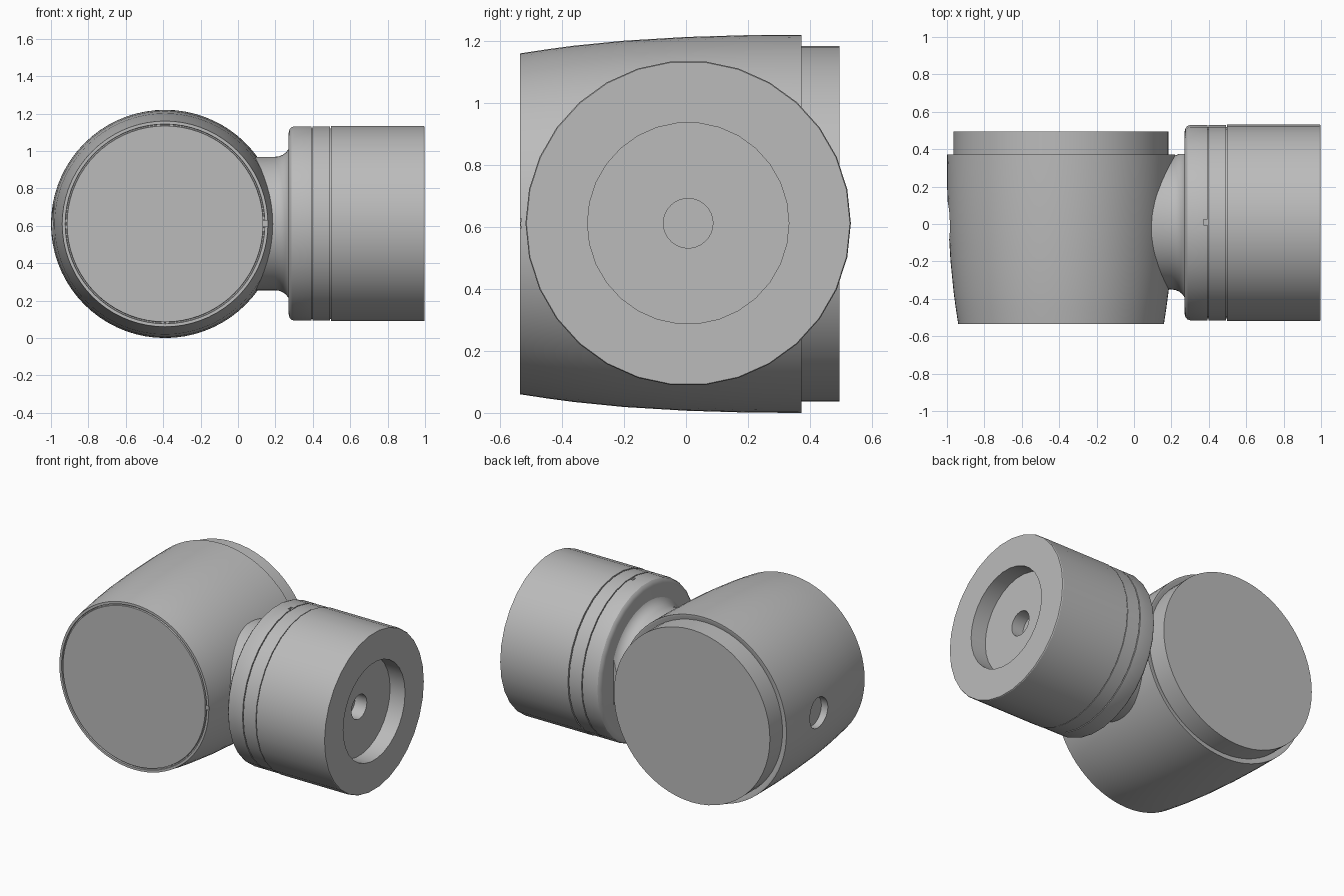
import bpy, bmesh, math
from mathutils import Vector, Matrix

if "Cube" in bpy.data.objects:
    bpy.data.objects.remove(bpy.data.objects["Cube"])

grey = bpy.data.materials.new("mid_grey")
grey.use_nodes = True
COLOUR = (0.5, 0.5, 0.5, 1)
grey.diffuse_color = COLOUR
grey.node_tree.nodes["Principled BSDF"].inputs["Base Color"].default_value = COLOUR

BODY = Vector((-0.39, 0, 0.61))
ARM = Vector((0, 0.007, 0.612))
TO_X = Matrix(((0, 0, 1), (1, 0, 0), (0, 1, 0))).to_4x4()
TO_Y = Matrix(((1, 0, 0), (0, 0, 1), (0, -1, 0))).to_4x4()


def lathe(name, profile, turn, centre, sides, clip_y=None):
    """Closed solid turned from (distance along axis, radius) points."""
    bm = bmesh.new()
    rings = []
    for d, r in profile:
        rings.append([bm.verts.new((r * math.cos(a), r * math.sin(a), d))
                      for a in (math.tau * i / sides for i in range(sides))])
    for low, high in zip(rings, rings[1:]):
        for i in range(sides):
            j = (i + 1) % sides
            bm.faces.new((low[i], low[j], high[j], high[i]))
    bm.faces.new(rings[0][::-1])
    bm.faces.new(rings[-1])
    bm.transform(Matrix.Translation(centre) @ turn)
    if clip_y is not None:
        cut = bmesh.ops.bisect_plane(bm, geom=bm.verts[:] + bm.edges[:] + bm.faces[:],
                                     plane_co=(0, clip_y, 0), plane_no=(0, 1, 0),
                                     clear_outer=True)
        edges = [e for e in cut["geom_cut"] if isinstance(e, bmesh.types.BMEdge)]
        bmesh.ops.holes_fill(bm, edges=edges)
    bmesh.ops.recalc_face_normals(bm, faces=bm.faces)
    mesh = bpy.data.meshes.new(name)
    bm.to_mesh(mesh)
    bm.free()
    mesh.materials.append(grey)
    obj = bpy.data.objects.new(name, mesh)
    bpy.context.collection.objects.link(obj)
    return obj


def activate(obj):
    bpy.ops.object.select_all(action="DESELECT")
    obj.select_set(True)
    bpy.context.view_layer.objects.active = obj


def carve(obj, cutter):
    mod = obj.modifiers.new("carve", "BOOLEAN")
    mod.operation = "DIFFERENCE"
    mod.solver = "EXACT"
    mod.object = cutter
    activate(obj)
    bpy.ops.object.modifier_apply(modifier=mod.name)
    bpy.data.objects.remove(cutter)


def block(centre, size):
    bpy.ops.mesh.primitive_cube_add(size=1, location=centre)
    obj = bpy.context.object
    obj.scale = size
    obj.data.materials.append(grey)
    bpy.context.view_layer.update()
    return obj


# Barrel-shaped joint housing, with a shallow groove around the front cap
housing = lathe("joint_housing", [
    (-0.535, 0.524), (-0.525, 0.526), (-0.525, 0.532), (-0.535, 0.534),
    (-0.535, 0.55), (-0.45, 0.563), (-0.36, 0.575), (-0.2, 0.591),
    (0, 0.603), (0.2, 0.609), (0.372, 0.61), (0.372, 0.595), (0.36, 0.57)],
    TO_Y, BODY, 72)

# Round socket in the outer side, and a small pry slot in the cap groove
carve(housing, lathe("socket_cutter", [(-1.1, 0.1), (-0.94, 0.1)],
                     TO_X, Vector((0, 0.02, 0.61)), 32))
carve(housing, block((0.145, -0.535, 0.612), (0.03, 0.02, 0.03)))

# Rear cover plate
cover = lathe("rear_cover", [(0.3, 0.574), (0.495, 0.574)], TO_Y, BODY, 60)

# Neck with a fillet into the output drum, flattened level with the housing rear
fillet = [(0.28 - 0.08 * math.cos(a), 0.44 - 0.08 * math.sin(a))
          for a in (math.pi / 2 * (1 - i / 6) for i in range(7))]
fillet = [(0.2 + 0.08 * math.sin(t), 0.437 - 0.08 * math.cos(t))
          for t in (math.pi / 2 * i / 6 for i in range(7))]
neck = lathe("neck", [(-0.05, 0.357), (0.12, 0.357)] + fillet,
             TO_X, ARM, 60, clip_y=0.375)

# Output drum: rounded flange, two seam grooves, stepped bore in the end
drum = lathe("output_drum", [
    (0.27, 0.485), (0.275, 0.505), (0.285, 0.517), (0.3, 0.522),
    (0.393, 0.522), (0.393, 0.512), (0.399, 0.512), (0.399, 0.522),
    (0.491, 0.522), (0.491, 0.512), (0.497, 0.512), (0.497, 0.525),
    (0.992, 0.525), (0.997, 0.522), (0.997, 0.325), (0.887, 0.325),
    (0.887, 0.08), (0.8, 0.08)], TO_X, ARM, 30)

# Index notch on top of the drum
carve(drum, block((0.384, 0.01, 1.134), (0.024, 0.03, 0.03)))

for part in (housing, cover, neck, drum):
    activate(part)
    bpy.ops.object.shade_smooth_by_angle(angle=math.radians(30))
